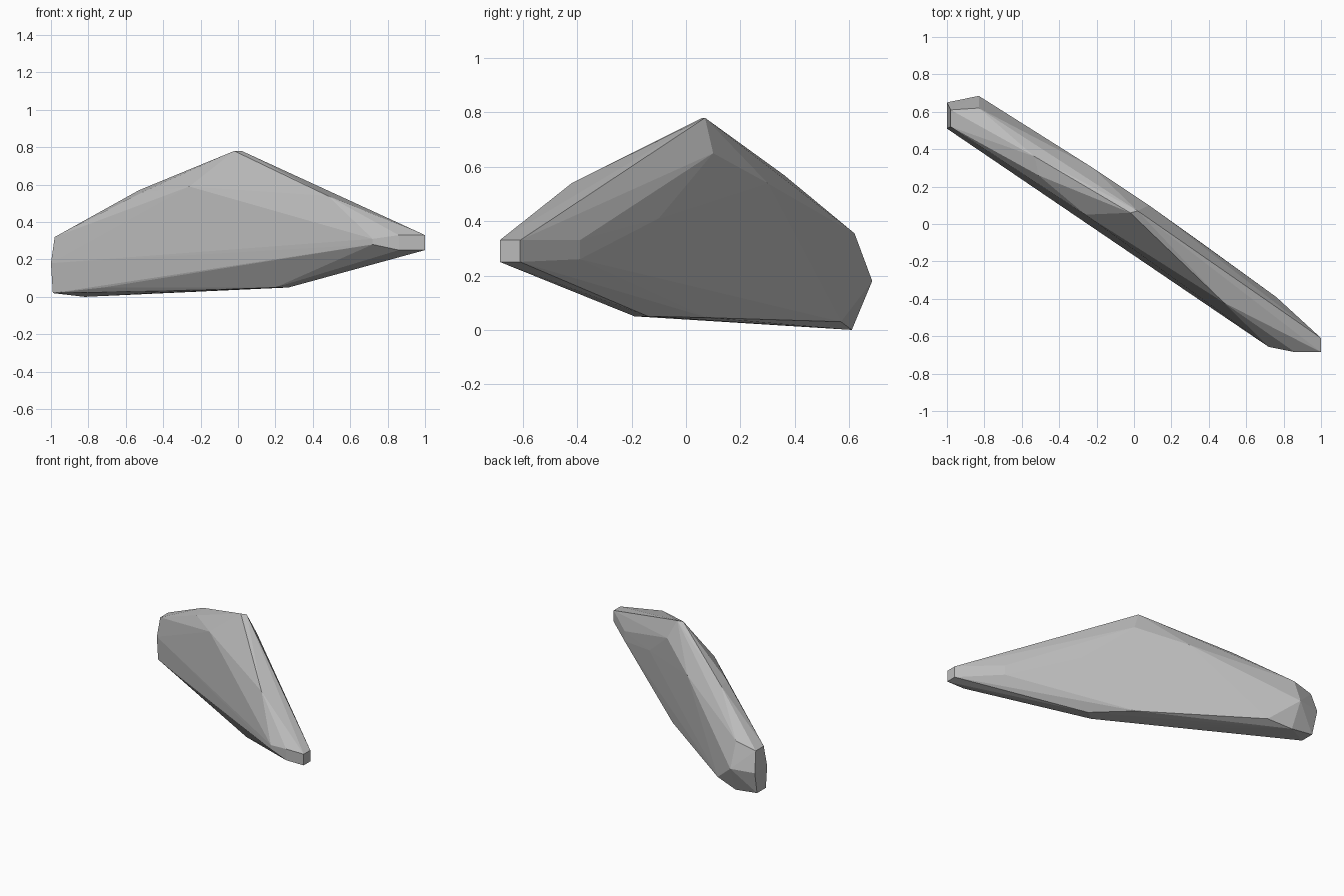
import bpy, bmesh

if "Cube" in bpy.data.objects:
    bpy.data.objects.remove(bpy.data.objects["Cube"])

# Corner points of the chipped stone slab, grouped by region
tip = [(1, y, z) for y in (-.685, -.61) for z in (.25, .33)]
tip_shoulder = [(.86, -.685, .25), (.86, -.685, .33), (.72, -.657, .28),
                (.72, -.657, .31), (.76, -.39, .26), (.76, -.39, .33)]
crest = [(-.02, .06, .78), (.02, .07, .78), (-.53, .36, .57),
         (-.51, .26, .56), (-.26, .05, .59), (.48, -.42, .54)]
back = [(.08, .1, .65), (-.22, .3, .54), (.36, -.1, .41)]
blunt_end = [(-.98, .52, .32), (-.98, .61, .32), (-.83, .62, .355),
             (-1, .51, .18), (-1, .65, .18), (-.83, .685, .18)]
base = [(-.99, .51, .02), (-.99, .61, .02), (-.82, .61, 0), (-.72, .33, .05),
        (-.25, .09, .033), (.2, -.19, .05), (.27, -.14, .05),
        (.05, .08, .045), (-.65, .57, .03)]

# Stone slab: hull around the corners, flat shaded
bm = bmesh.new()
for p in tip + tip_shoulder + crest + back + blunt_end + base:
    bm.verts.new(p)
res = bmesh.ops.convex_hull(bm, input=bm.verts[:])
loose = {v for v in bm.verts if not v.link_faces}
bmesh.ops.delete(bm, geom=list(loose), context='VERTS')
bmesh.ops.recalc_face_normals(bm, faces=bm.faces[:])
mesh = bpy.data.meshes.new("stone_slab")
bm.to_mesh(mesh)
bm.free()

stone = bpy.data.materials.new("stone grey")
stone.diffuse_color = (.5, .5, .5, 1)
stone.use_nodes = True
stone.node_tree.nodes["Principled BSDF"].inputs["Base Color"].default_value = stone.diffuse_color
mesh.materials.append(stone)
slab = bpy.data.objects.new("stone_slab", mesh)
bpy.context.collection.objects.link(slab)
